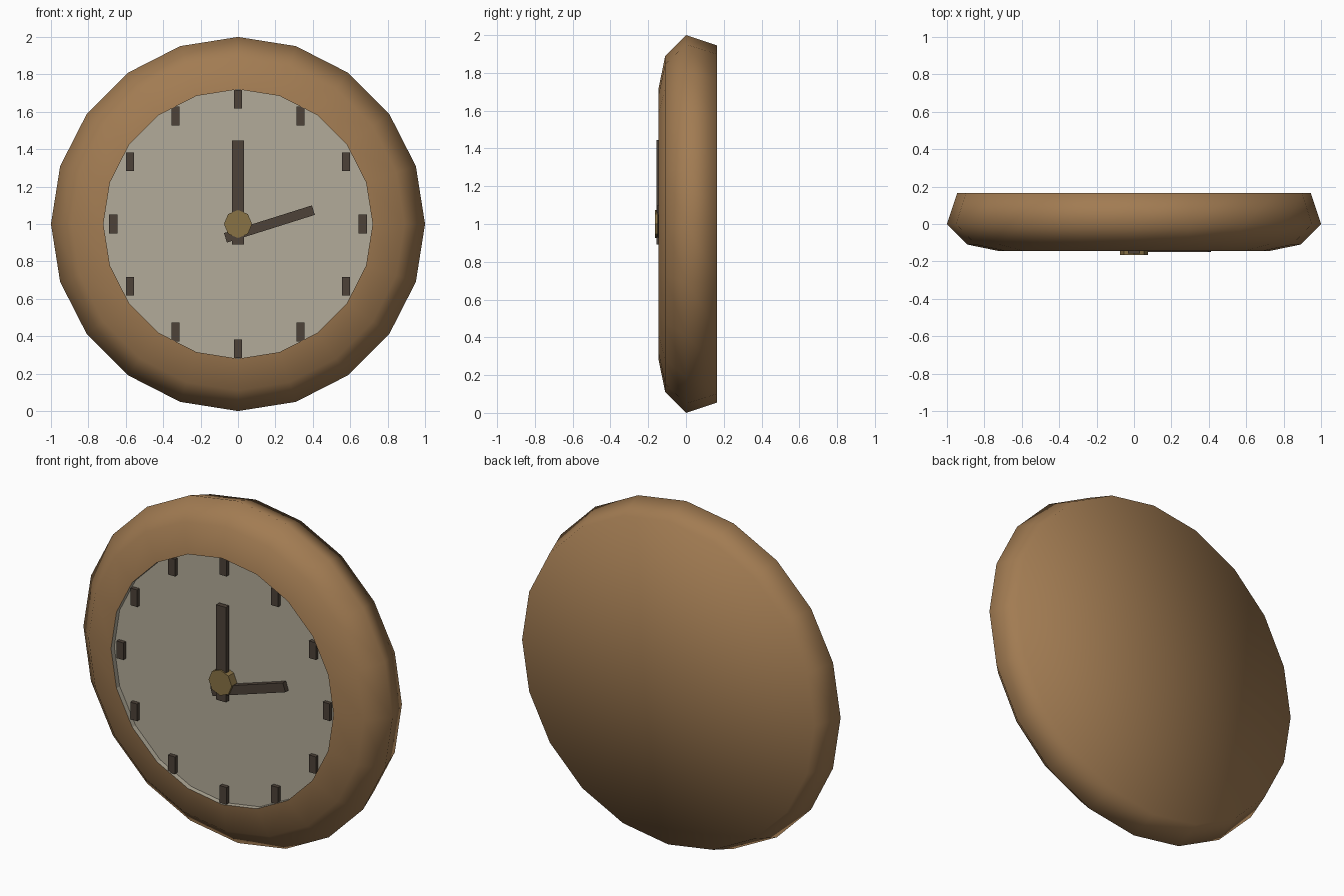
import bpy, bmesh, math
from mathutils import Matrix, Vector

if "Cube" in bpy.data.objects:
    bpy.data.objects.remove(bpy.data.objects["Cube"])

CENTRE_Z = 1.0


def material(name, rgb):
    m = bpy.data.materials.new(name)
    m.diffuse_color = (*rgb, 1)
    m.use_nodes = True
    m.node_tree.nodes["Principled BSDF"].inputs["Base Color"].default_value = m.diffuse_color
    return m


wood = material("wood", (0.36, 0.20, 0.085))
cream = material("cream", (0.45, 0.41, 0.32))
dark = material("dark_wood", (0.075, 0.055, 0.04))
brass = material("brass", (0.25, 0.17, 0.06))


def finish(bm, name, mat, smooth=False):
    bmesh.ops.recalc_face_normals(bm, faces=bm.faces)
    me = bpy.data.meshes.new(name)
    bm.to_mesh(me)
    bm.free()
    for p in me.polygons:
        p.use_smooth = smooth
    me.materials.append(mat)
    ob = bpy.data.objects.new(name, me)
    bpy.context.collection.objects.link(ob)
    return ob


def lathe(name, profile, sides, mat, smooth=False):
    """Spin (radius, y) points around the y axis; radius 0 closes with a fan."""
    bm = bmesh.new()
    rings = []
    for r, y in profile:
        n = 1 if r == 0 else sides
        rings.append([bm.verts.new((r * math.cos(2 * math.pi * i / sides), y,
                                    CENTRE_Z + r * math.sin(2 * math.pi * i / sides)))
                      for i in range(n)])
    for a, b in zip(rings, rings[1:]):
        for i in range(sides):
            j = (i + 1) % sides
            loop = [a[i % len(a)], a[j % len(a)], b[j % len(b)], b[i % len(b)]]
            bm.faces.new(list(dict.fromkeys(loop)))
    return finish(bm, name, mat, smooth)


def box(name, x, z, width, height, front, back, mat, angle=0.0):
    """Upright box in the dial plane, turned by angle around y."""
    bm = bmesh.new()
    bmesh.ops.create_cube(bm, size=1)
    bm.transform(Matrix.Translation(Vector((x, (front + back) / 2, z)))
                 @ Matrix.Rotation(angle, 4, 'Y')
                 @ Matrix.Diagonal((width, back - front, height, 1)))
    return finish(bm, name, mat)


# Wooden case: rounded 20-sided rim with closed back
lathe("case", [(0, 0.165), (0.945, 0.165), (1.0, 0.0), (0.89, -0.11), (0.72, -0.145)],
      20, wood, smooth=True)

# Dial: shallow recess inside the rim
lathe("dial", [(0.72, -0.145), (0.72, -0.115), (0, -0.115)], 20, cream)

# Hour markers, all kept upright
for h in range(12):
    a = math.radians(30 * h)
    box(f"hour_marker_{h + 1}", 0.667 * math.sin(a), CENTRE_Z + 0.667 * math.cos(a),
        0.044, 0.1, -0.138, -0.11, dark)

# Hands
box("minute_hand", 0, 1.168, 0.064, 0.555, -0.157, -0.128, dark)
box("hour_hand", 0.168, 1.0, 0.493, 0.053, -0.15, -0.121, dark, math.radians(-17.5))

# Centre hub
lathe("hub", [(0, -0.11), (0.075, -0.11), (0.075, -0.165), (0, -0.165)], 8, brass)
